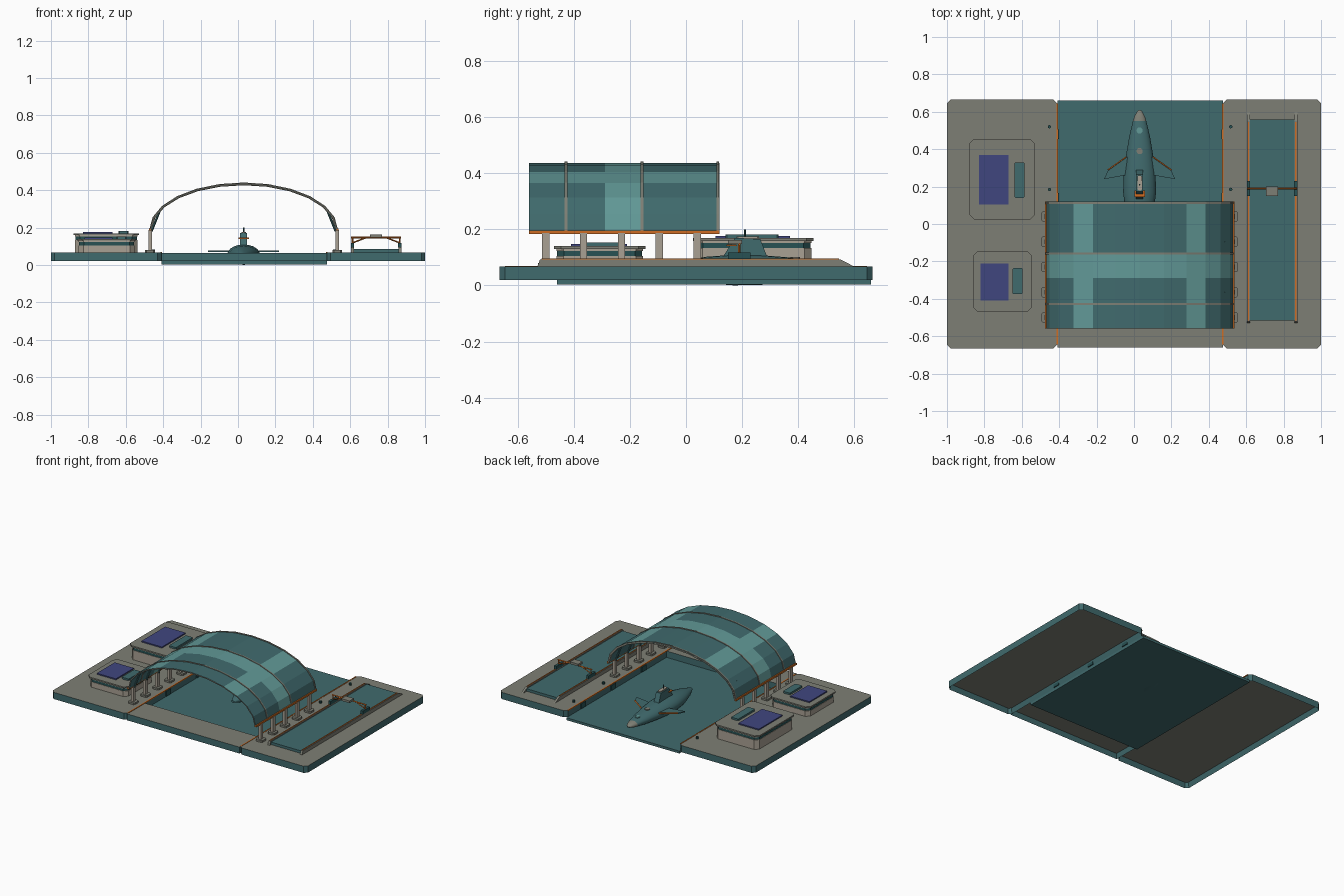
import bpy, bmesh, math
from mathutils import Vector

if "Cube" in bpy.data.objects:
    bpy.data.objects.remove(bpy.data.objects["Cube"])


def material(name, rgb):
    m = bpy.data.materials.new(name)
    m.use_nodes = True
    col = [(c / 255) ** 2.2 for c in rgb] + [1]
    m.diffuse_color = col
    m.node_tree.nodes["Principled BSDF"].inputs["Base Color"].default_value = col
    return m


TEAL = material("teal", (66, 106, 109))
LIGHT = material("light teal", (98, 152, 150))
CONCRETE = material("concrete", (125, 126, 116))
WALL = material("pale concrete", (168, 160, 146))
NAVY = material("solar navy", (66, 72, 126))
ORANGE = material("orange", (205, 108, 40))
DARK = material("dark teal", (44, 82, 84))
AXIS = 0.03  # centre line of hall and submarine


def finish(name, bm, *mats):
    bmesh.ops.recalc_face_normals(bm, faces=bm.faces)
    mesh = bpy.data.meshes.new(name)
    bm.to_mesh(mesh)
    bm.free()
    for m in mats:
        mesh.materials.append(m)
    ob = bpy.data.objects.new(name, mesh)
    bpy.context.collection.objects.link(ob)
    return ob


def extrude(bm, points, offset):
    face = bm.faces.new([bm.verts.new(p) for p in points])
    geom = bmesh.ops.extrude_face_region(bm, geom=[face])["geom"]
    bmesh.ops.translate(bm, vec=offset, verts=[v for v in geom if isinstance(v, bmesh.types.BMVert)])


def block(name, x, y, z, mat, c=0, side=None, hollow=0):
    """Box from ranges; optional chamfered corners, side colour and hollow underside."""
    bm = bmesh.new()
    (a, b), (d, e) = x, y
    pts = [(a + c, d), (b - c, d), (b, d + c), (b, e - c), (b - c, e), (a + c, e), (a, e - c), (a, d + c)]
    if not c:
        pts = pts[::2]
        pts = [(a, d), (b, d), (b, e), (a, e)]
    extrude(bm, [(px, py, z[0]) for px, py in pts], (0, 0, z[1] - z[0]))
    bmesh.ops.recalc_face_normals(bm, faces=bm.faces)
    if hollow:
        low = [f for f in bm.faces if f.normal.z < -0.9]
        bmesh.ops.inset_region(bm, faces=low, thickness=0.012)
        bmesh.ops.translate(bm, vec=(0, 0, hollow), verts=low[0].verts)
    bm.normal_update()
    if side:
        for f in bm.faces:
            rim = hollow and f.normal.z < 0 and f.calc_center_median().z < z[0] + 0.001
            f.material_index = int(abs(f.normal.z) < 0.5 or bool(rim))
    return finish(name, bm, mat, side or mat)


def bar(name, p, q, r, mat, sides=4):
    """Straight rod between two points."""
    p, q = Vector(p), Vector(q)
    bm = bmesh.new()
    bmesh.ops.create_cone(bm, cap_ends=True, segments=sides, radius1=r, radius2=r, depth=(q - p).length)
    ob = finish(name, bm, mat)
    ob.location = (p + q) / 2
    ob.rotation_euler = (q - p).to_track_quat("Z", "Y").to_euler()
    return ob


# Decks, quay and water
TOP = 0.067
block("right_deck", (-1, -0.41), (-0.665, 0.665), (0.02, TOP), CONCRETE, 0.02, TEAL, 0.035)
block("left_deck", (0.475, 1), (-0.665, 0.665), (0.02, TOP), CONCRETE, 0.02, TEAL, 0.035)
block("front_quay", (-0.41, 0.475), (-0.66, -0.46), (0.02, TOP - 0.002), CONCRETE, 0, TEAL, 0.035)
block("water", (-0.41, 0.475), (-0.46, 0.66), (0.003, 0.02), TEAL)

# Edge stripes, bollards and fenders
for side, x, s in (("right", -0.41, -1), ("left", 0.475, 1)):
    block(side + "_edge_stripe", (x - 0.004, x + 0.004), (-0.645, 0.645), (TOP - 0.004, TOP + 0.002), ORANGE)
    for y in (0.185, 0.52):
        bar(side + "_bollard", (x + s * 0.042, y, TOP), (x + s * 0.042, y, TOP + 0.015), 0.009, DARK, 10)
    for y in (-0.2, 0.14, 0.48):
        block(side + "_fender", (x - 0.008, x + 0.008), (y - 0.025, y + 0.025), (0.025, TOP - 0.006), DARK)

# Vaulted hall roof
N, A, H, Z0 = 12, 0.5, 0.247, 0.19
Y0, Y1 = -0.56, 0.12


def arc(grow=0):
    angles = [math.pi * (1 - i / N) for i in range(N + 1)]
    return [(AXIS + (A + grow) * math.cos(t), Z0 + (H + grow) * math.sin(t)) for t in angles]


def vault(name, ya, yb, inner, outer, rule, mats):
    bm = bmesh.new()
    grid = [[bm.verts.new((x, y, z)) for x, z in arc(g)]
            for y, g in ((ya, outer), (yb, outer), (yb, inner), (ya, inner))]
    for k in range(4):
        r, s = grid[k], grid[(k + 1) % 4]
        for i in range(N):
            f = bm.faces.new((r[i], r[i + 1], s[i + 1], s[i]))
            f.material_index = rule(i) if k in (0, 2) else len(mats) - 1
    for i in (0, N):
        bm.faces.new([row[i] for row in grid])
    return finish(name, bm, *mats)


BAY = (Y1 - Y0) / 5
for b in range(5):
    vault("roof_bay", Y0 + b * BAY, Y0 + (b + 1) * BAY, -0.008, 0,
          lambda i: int(b == 2 or i in (3, 8)), (TEAL, LIGHT, CONCRETE))
for y in (-0.428, -0.157, 0.113):
    vault("roof_rib", y - 0.005, y + 0.005, -0.011, 0.004, lambda i: 0, (CONCRETE,))

# Roof rails, posts, footings and braces
for s in (-1, 1):
    x = AXIS + s * A
    block("roof_rail", (x - 0.007, x + 0.007), (Y0, Y1), (0.184, 0.196), ORANGE)
    for i in range(5):
        y = -0.5 + i * 0.135
        block("post", (x - 0.009, x + 0.009), (y - 0.013, y + 0.013), (TOP, 0.187), WALL)
        block("footing", (x - 0.026, x + 0.026), (y - 0.027, y + 0.027), (TOP, 0.08), CONCRETE, 0.008)
        bar("brace", (x - s * 0.008, y, 0.18), (x - s * 0.05, y, 0.285), 0.006, TEAL)


# Two flat-roofed buildings
def building(name, x, y, h, panel, vent):
    def level(part, shrink, z0, z1, mat, c=0.025):
        block(name + part, (x[0] + shrink, x[1] - shrink), (y[0] + shrink, y[1] - shrink),
              (TOP + z0, TOP + z1), mat, c)
    level("_walls", 0.008, 0, h - 0.035, WALL)
    level("_window_band", 0.011, h - 0.035, h - 0.017, DARK)
    level("_eaves", 0.008, h - 0.017, h - 0.01, WALL)
    level("_roof", 0, h - 0.01, h, CONCRETE)
    top = TOP + h
    block(name + "_solar_panel", *panel, (top, top + 0.008), NAVY)
    block(name + "_vent", *vent, (top, top + 0.013), TEAL, 0.006)


building("large_building", (-0.88, -0.53), (0.025, 0.455), 0.102,
         ((-0.83, -0.67), (0.105, 0.37)), ((-0.64, -0.585), (0.14, 0.33)))
building("small_building", (-0.86, -0.545), (-0.47, -0.145), 0.073,
         ((-0.82, -0.67), (-0.41, -0.21)), ((-0.65, -0.595), (-0.375, -0.235)))

# Slipway with side rails
block("slipway_bed", (0.615, 0.862), (-0.515, 0.56), (TOP, 0.085), TEAL)
for x in (0.612, 0.865):
    bm = bmesh.new()
    side = [(-0.53, TOP), (0.6, TOP), (0.55, 0.093), (-0.52, 0.093)]
    extrude(bm, [(x - 0.008, y, z) for y, z in side], (0.016, 0, 0))
    finish("slipway_rail", bm, CONCRETE)
    block("slipway_guide", (x - 0.003, x + 0.003), (-0.515, 0.545), (0.093, 0.096), ORANGE)

# Travelling gantry over the slipway
GY = 0.19
for x, s in ((0.612, 1), (0.865, -1)):
    block("gantry_truck", (x - 0.009, x + 0.009), (GY - 0.04, GY + 0.04), (0.094, 0.118), DARK)
    bar("gantry_leg", (x, GY, 0.118), (x, GY, 0.147), 0.005, ORANGE)
    bar("gantry_brace", (x, GY, 0.118), (x + s * 0.07, GY, 0.145), 0.004, ORANGE)
bar("gantry_beam", (0.605, GY, 0.147), (0.872, GY, 0.147), 0.005, ORANGE)
block("gantry_cab", (0.705, 0.77), (0.15, 0.2), (0.147, 0.162), CONCRETE)

# Submarine hull, from rings along its length
PROFILE = [(-0.1, 0.012), (-0.03, 0.045), (0.07, 0.076), (0.17, 0.088), (0.27, 0.085),
           (0.37, 0.072), (0.47, 0.055), (0.55, 0.036), (0.575, 0.028), (0.6, 0.015), (0.61, 0.004)]
SIDES = 20
bm = bmesh.new()
rings = []
for y, r in PROFILE:
    turn = [2 * math.pi * k / SIDES for k in range(SIDES)]
    rings.append([bm.verts.new((AXIS + r * math.cos(t), y, 0.055 + 0.62 * r * math.sin(t))) for t in turn])
for j in range(len(rings) - 1):
    for k in range(SIDES):
        n = (k + 1) % SIDES
        f = bm.faces.new((rings[j][k], rings[j][n], rings[j + 1][n], rings[j + 1][k]))
        f.material_index = int(PROFILE[j][0] > 0.54)
        f.smooth = True
for ring in (rings[0], rings[-1]):
    bm.faces.new(ring)
finish("submarine_hull", bm, TEAL, CONCRETE)

# Swept fins with orange leading edges
for s in (-1, 1):
    fin = [(0.05, 0.37), (0.17, 0.285), (0.19, 0.24), (0.05, 0.265)]
    bm = bmesh.new()
    extrude(bm, [(AXIS + s * x, y, 0.068) for x, y in fin], (0, 0, 0.008))
    finish("submarine_fin", bm, TEAL)
    bar("fin_edge", (AXIS + s * 0.07, 0.358, 0.073), (AXIS + s * 0.17, 0.287, 0.073), 0.005, ORANGE)

# Sail, bridge, mast and hatches
bm = bmesh.new()
sail = [(0.13, 0.1), (0.29, 0.1), (0.265, 0.165), (0.175, 0.17)]
extrude(bm, [(AXIS - 0.019, y, z) for y, z in sail], (0.038, 0, 0))
finish("submarine_sail", bm, TEAL)
block("sail_bridge", (AXIS - 0.012, AXIS + 0.012), (0.18, 0.26), (0.168, 0.175), WALL, 0.006)
bar("sail_mast", (AXIS, 0.21, 0.17), (AXIS, 0.21, 0.2), 0.004, DARK, 8)
block("sail_planes", (AXIS - 0.028, AXIS + 0.028), (0.145, 0.18), (0.14, 0.146), ORANGE)
for y, z, mat in ((0.39, 0.098, CONCRETE), (0.5, 0.085, LIGHT)):
    bar("submarine_hatch", (AXIS, y, z - 0.01), (AXIS, y, z + 0.004), 0.017, mat, 12)
